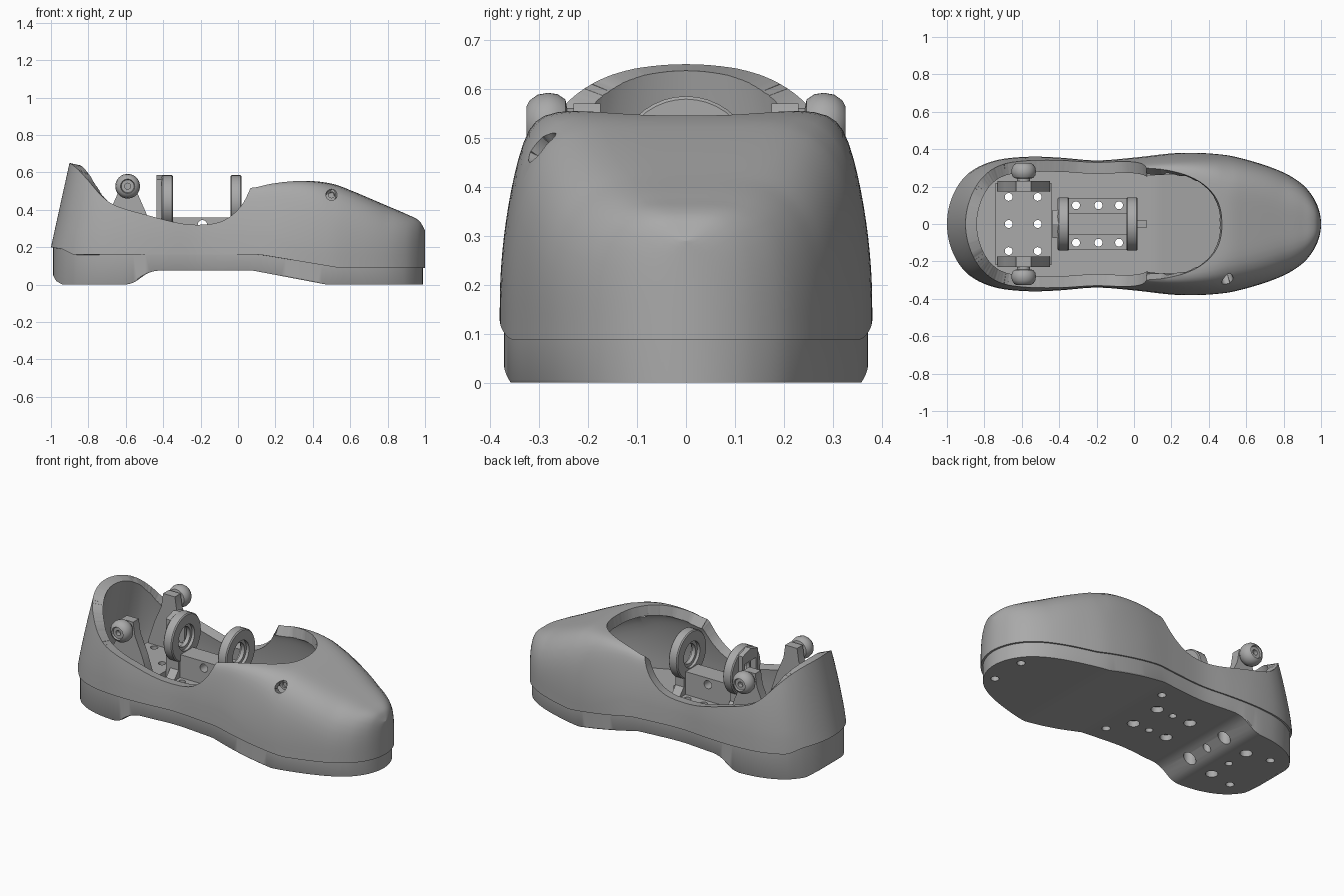
import bpy, bmesh, math
from mathutils import Matrix
from mathutils.bvhtree import BVHTree

if "Cube" in bpy.data.objects:
    bpy.data.objects.remove(bpy.data.objects["Cube"])

grey = bpy.data.materials.new("plain_grey")
grey.use_nodes = True
grey.diffuse_color = (0.4, 0.4, 0.4, 1)
grey.node_tree.nodes["Principled BSDF"].inputs["Base Color"].default_value = (0.4, 0.4, 0.4, 1)


def finish(name, bm):
    bmesh.ops.remove_doubles(bm, verts=bm.verts, dist=1e-5)
    bmesh.ops.recalc_face_normals(bm, faces=bm.faces)
    me = bpy.data.meshes.new(name)
    bm.to_mesh(me)
    bm.free()
    me.materials.append(grey)
    ob = bpy.data.objects.new(name, me)
    bpy.context.collection.objects.link(ob)
    return ob


def activate(ob):
    bpy.ops.object.select_all(action='DESELECT')
    ob.select_set(True)
    bpy.context.view_layer.objects.active = ob


def cut(ob, *cutters):
    activate(ob)
    for c in cutters:
        c.hide_render = True
        m = ob.modifiers.new("cut", 'BOOLEAN')
        m.operation, m.solver, m.object = 'DIFFERENCE', 'EXACT', c
        bpy.ops.object.modifier_apply(modifier=m.name)


def curve(pts, x, smooth=True):
    """Value at x of a smooth or straight-line curve through the points."""
    x = min(max(x, pts[0][0]), pts[-1][0])
    i = next(k for k in range(len(pts) - 1) if x <= pts[k + 1][0])
    (x0, a), (x1, b) = pts[i], pts[i + 1]
    h, t = x1 - x0, (x - x0) / (x1 - x0)
    if not smooth:
        return a + (b - a) * t

    def slope(k):
        p, q = pts[max(k - 1, 0)], pts[min(k + 1, len(pts) - 1)]
        return (q[1] - p[1]) / (q[0] - p[0])
    u = 1 - t
    return (a * (1 + 2 * t) * u * u + b * t * t * (3 - 2 * t)
            + h * t * u * (slope(i) * u - slope(i + 1) * t))


def loft(name, reach, section, lean, n):
    """Skin mirrored half sections along x, closing to an edge at both ends."""
    bm, rows = bmesh.new(), []
    for i in range(n + 1):
        u = -math.cos(math.pi * i / n)
        half = section(u)
        loop = half + [(-y, z) for y, z in reversed(half)]
        rows.append([bm.verts.new((u * reach + lean(u, z), y, z)) for y, z in loop])
    for a, b in zip(rows, rows[1:]):
        for k in range(len(a)):
            j = (k + 1) % len(a)
            bm.faces.new((a[k], a[j], b[j], b[k]))
    bmesh.ops.remove_doubles(bm, verts=bm.verts, dist=1e-5)
    bmesh.ops.triangulate(bm, faces=bm.faces)
    return finish(name, bm)


def prism(name, pts, axis, lo, hi):
    place = {'x': lambda a, b, d: (d, a, b), 'y': lambda a, b, d: (a, d, b),
             'z': lambda a, b, d: (a, b, d)}[axis]
    bm = bmesh.new()
    ends = [[bm.verts.new(place(a, b, d)) for a, b in pts] for d in (lo, hi)]
    for e in ends:
        bm.faces.new(e)
    for k in range(len(pts)):
        j = (k + 1) % len(pts)
        bm.faces.new((ends[0][k], ends[0][j], ends[1][j], ends[1][k]))
    return finish(name, bm)


def box(name, x0, x1, y0, y1, z0, z1):
    return prism(name, [(x0, y0), (x1, y0), (x1, y1), (x0, y1)], 'z', z0, z1)


def lathe(name, profile, origin, axis, sign=1, steps=40):
    """Turn (radius, distance) points about an axis through origin."""
    bm = bmesh.new()
    vs = [bm.verts.new((r, 0, d * sign)) for r, d in profile]
    es = [bm.edges.new(p) for p in zip(vs, vs[1:])]
    bmesh.ops.spin(bm, geom=vs + es, cent=(0, 0, 0), axis=(0, 0, 1),
                   angle=2 * math.pi, steps=steps)
    turn = Matrix.Rotation(math.pi / 2, 4, 'Y') if axis == 'x' else Matrix.Rotation(-math.pi / 2, 4, 'X')
    bmesh.ops.transform(bm, matrix=Matrix.Translation(origin) @ turn, verts=bm.verts)
    return finish(name, bm)


def drills(name, spots, r, z0, z1):
    bm = bmesh.new()
    for x, y in spots:
        bmesh.ops.create_cone(bm, cap_ends=True, segments=24, radius1=r, radius2=r, depth=z1 - z0,
                              matrix=Matrix.Translation((x, y, (z0 + z1) / 2)))
    return finish(name, bm)


# Shape curves along the length: half width, crown, squareness, parting line, ground line
WIDTH = [(-1, 0), (-.97, .15), (-.93, .222), (-.88, .275), (-.8, .32), (-.7, .348), (-.55, .36),
         (-.4, .355), (-.2, .34), (0, .355), (.25, .38), (.48, .37), (.65, .33), (.8, .275),
         (.9, .212), (.96, .14), (1, 0)]
WIDTH2 = [(x, w * w) for x, w in WIDTH]
CROWN = [(-1, .85), (-.5, .7), (-.1, .56), (.07, .53), (.2, .547), (.35, .556), (.5, .54),
         (.6, .505), (.8, .42), (.9, .377), (.97, .34), (1, .29)]
SQUARE = [(-1, 11), (-.3, 14), (.15, 19), (.3, 13), (.5, 6.5), (.8, 4), (1, 4)]
PARTING = [(-1, .2), (-.94, .19), (-.88, .16), (.12, .16), (.55, .088), (1, .088)]
GROUND = [(-1, .05), (-.985, .02), (-.95, 0), (-.6, 0), (-.56, .012), (-.49, .062), (-.44, .075),
          (.08, .075), (.48, 0), (1, 0)]


def width(x):
    return math.sqrt(max(0, curve(WIDTH2, x)))


def heel_lean(x, z):
    return .22 * max(0, z - .2) * min(1, max(0, (-.5 - x) / .5))


def dome(x):
    """Half section: sides leaning in, softly squared crown."""
    w, z0, top = width(x), curve(PARTING, x, False), curve(CROWN, x)
    n = curve(SQUARE, x, False)
    taper = 1.05 - .35 * min(1, max(0, (-.5 - x) / .3))
    out = []
    for k in range(25):
        s = k / 24
        t = math.pi / 2 * s**4 / (s**4 + (1 - s)**4)
        z = z0 + (top - z0) * math.sin(t) ** (2 / n)
        out.append((w * max(0, math.cos(t)) ** (2 / n) * (1 - taper * max(0, z - .15)**2), z))
    out[-1] = (0, top)
    return out


# Upper shell: solid dome opened at collar and instep
upper = loft("upper_shell", 1, dome, heel_lean, 90)
skin = BVHTree.FromPolygons([v.co.copy() for v in upper.data.vertices],
                            [tuple(p.vertices) for p in upper.data.polygons])
RIM = [(-.95, .668), (-.9, .65), (-.86, .62), (-.8, .555), (-.73, .475), (-.66, .425), (-.48, .37),
       (-.31, .328), (-.2, .32), (-.1, .334), (-.03, .373), (.03, .44), (.075, .535)]
steps = [-.95 + 1.025 * k / 64 for k in range(65)]
collar = prism("collar_cutter", [(-1.3, .7)] + [(x, curve(RIM, x)) for x in steps]
               + [(.075, 1.2), (-1.3, 1.2)], 'y', -1, 1)
arc = []
for k in range(41):
    c, s = math.cos(math.pi * (k / 40 - .5)), math.sin(math.pi * (k / 40 - .5))
    arc.append((.47 * max(0, c) ** .83, math.copysign(.3 * abs(s) ** .83, s)))
instep = prism("instep_cutter", arc + [(-.1, .29), (-.1, -.29)], 'z', .45, 1)
toe_hole = lathe("toe_hole_cutter", [(0, 0), (.03, 0), (.03, .3), (0, .3)], (.5, -.5, .48), 'y')
cut(upper, collar, instep, toe_hole)

# Keep only the outer skin, then give it an inward wall
bm = bmesh.new()
bm.from_mesh(upper.data)
bm.normal_update()
inner = [f for f in bm.faces if f.normal.z < -.7
         or skin.find_nearest(f.calc_center_median())[3] > 1e-3]
bmesh.ops.delete(bm, geom=inner, context='FACES')
bmesh.ops.remove_doubles(bm, verts=bm.verts, dist=5e-4)
bm.to_mesh(upper.data)
bm.free()
activate(upper)
wall = upper.modifiers.new("wall", 'SOLIDIFY')
wall.thickness, wall.offset = .062, -1
bpy.ops.object.modifier_apply(modifier=wall.name)


# Sole with arch, slightly inset from the shell
def sole_section(x):
    w, g = width(x) * .977, curve(GROUND, x, False)
    return [(w * .99, g), (w, g + .006), (w, curve(PARTING, x, False) + .006)]


sole = loft("sole", .988, sole_section, lambda x, z: 0, 120)
mounts = [(x, s * y) for s in (1, -1) for x, y in
          ((-.67, .145), (-.515, .145), (-.31, .1), (-.08, .1))]
small = [(-.67, 0), (-.515, 0), (-.19, .1), (-.19, -.1)]
edge = [(x, s * y) for s in (1, -1) for x, y in ((.89, .11), (0, .235), (-.82, .17))]
through = drills("through_hole_cutter", mounts + small, .021, -.1, .45)
bores = drills("counterbore_cutter", mounts, .034, -.1, .11)
edge_bores = drills("edge_hole_cutter", edge, .023, -.1, .11)
cut(sole, through, bores, edge_bores)

# Heel bracket: base, two tapered ears, ball studs
heel_base = box("heel_bracket_base", -.74, -.44, -.22, .22, .14, .24)
cut(heel_base, through)
parts = [upper, sole, heel_base]
EAR = [(.14, .15), (.14, .26), (.1, .38), (.052, .49), (.04, .57)]
for s, side in ((1, "back"), (-1, "front")):
    outline = [(-.59 + x, z) for x, z in EAR] + [(-.59 - x, z) for x, z in reversed(EAR)]
    parts.append(prism("heel_bracket_ear_" + side, outline, 'y', s * .175, s * .23))
    parts.append(lathe("ball_stud_" + side, [
        (0, .2), (.035, .2), (.035, .243), (.052, .246), (.063, .262), (.066, .282), (.062, .303),
        (.05, .32), (.038, .326), (.034, .316), (.016, .316), (.016, .29), (0, .29)],
        (-.59, 0, .526), 'y', s))
    # Side strips of the stop behind the rear ring
    parts.append(box("ring_stop_strip_" + side, -.437, -.4, s * .055, s * .075, .36, .52))

# Ankle bracket: base with spine, two upright bearing rings on feet
ankle_base = box("ankle_bracket_base", -.4, .02, -.14, .14, .14, .22)
cut(ankle_base, through)
spine = prism("ankle_bracket_spine", [(-.38, .2), (0, .2), (0, .36), (-.38, .36)], 'y', -.06, .06)
cross = lathe("spine_hole_cutter", [(0, -.2), (.025, -.2), (.025, .2), (0, .2)], (-.19, 0, .32), 'y')
cut(spine, cross)
parts += [ankle_base, spine]
for x, side in ((-.378, "rear"), (-.01, "fore")):
    parts.append(lathe("bearing_ring_" + side, [
        (.078, -.03), (.137, -.03), (.143, -.024), (.143, .024), (.137, .03), (.078, .03),
        (.078, .012), (.06, .012), (.06, -.012), (.078, -.012), (.078, -.03)], (x, 0, .442), 'x'))
    parts.append(prism("ring_foot_" + side, [(-.13, .15), (.13, .15), (.13, .21), (.075, .27),
                                             (.075, .35), (-.075, .35), (-.075, .27), (-.13, .21)],
                       'x', x - .028, x + .028))
parts.append(prism("ring_stop", [(-.075, .51), (.075, .51), (.075, .562), (0, .585), (-.075, .562)],
                   'x', -.437, -.4))
parts.append(box("ring_stop_foot", -.437, -.4, -.075, .075, .16, .37))
parts.append(box("front_pin", .0, .07, -.02, .02, .19, .23))

# Recessed plug in the toe side hole
parts.append(lathe("toe_plug", [(0, .012), (.016, .012), (.016, 0), (.031, 0), (.031, .03), (0, .03)],
                   (.5, -.265, .48), 'y'))

# Tidy helpers and shade
for ob in list(bpy.data.objects):
    if ob.name.endswith("_cutter"):
        bpy.data.objects.remove(ob)
for ob in parts:
    activate(ob)
    bpy.ops.object.shade_smooth_by_angle(angle=math.radians(32))
